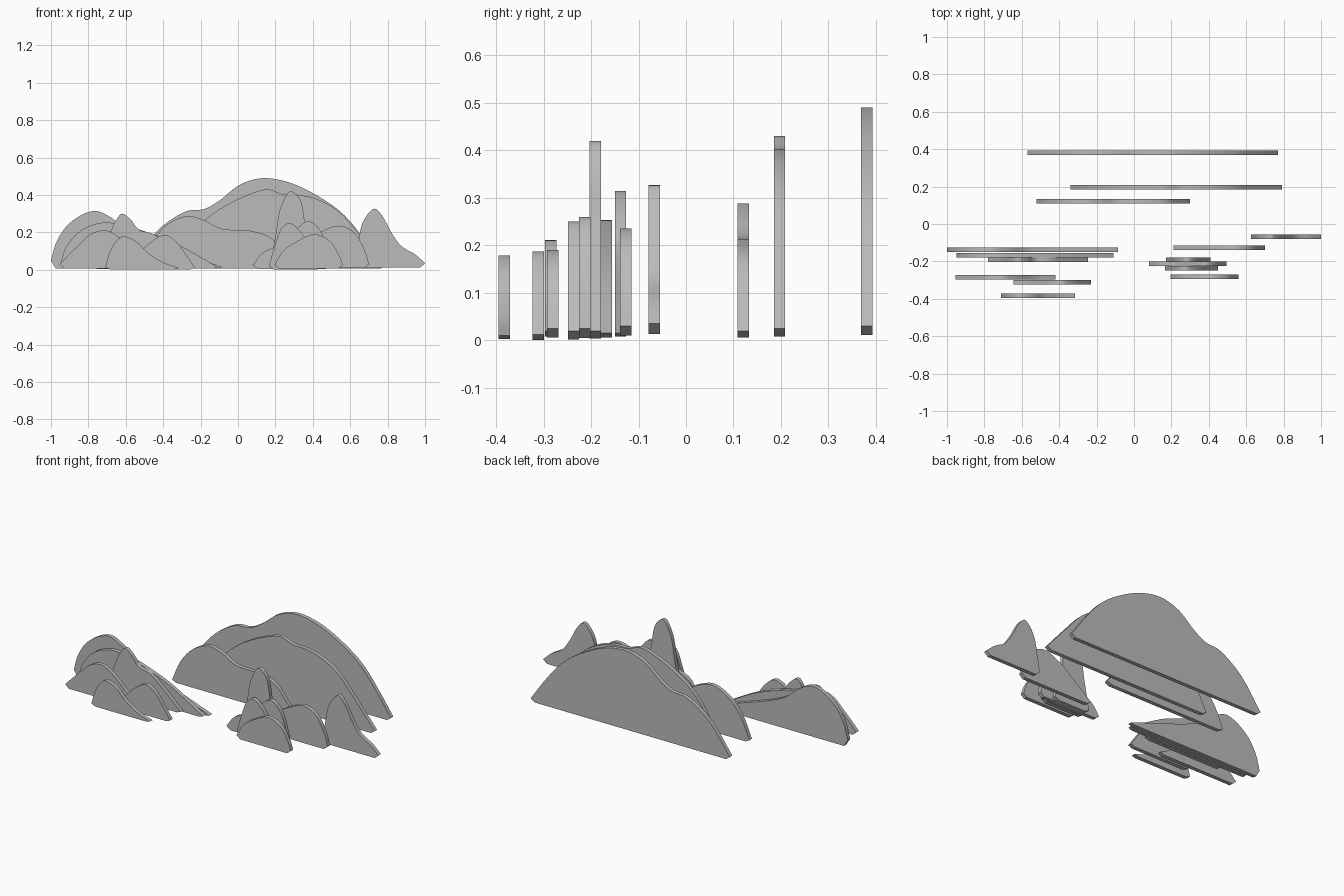
import bpy
import bmesh
from mathutils import Vector

# Remove the default cube
default_cube = bpy.data.objects.get("Cube")
if default_cube:
    bpy.data.objects.remove(default_cube, do_unlink=True)

THICKNESS = 0.024
STEPS = 6

# Single stone grey material
stone = bpy.data.materials.new("stone_grey")
stone.use_nodes = True
stone.diffuse_color = (0.5, 0.5, 0.5, 1.0)
shader = next(n for n in stone.node_tree.nodes if n.type == "BSDF_PRINCIPLED")
shader.inputs["Base Color"].default_value = stone.diffuse_color


def smooth_ridge(points):
    """Centripetal spline through the ridge points, without overshoot."""
    pts = [Vector(p) for p in points]
    pts = [2 * pts[0] - pts[1]] + pts + [2 * pts[-1] - pts[-2]]
    ridge = []
    for a, b, c, d in zip(pts, pts[1:], pts[2:], pts[3:]):
        t1 = (b - a).length ** 0.5
        t2 = t1 + (c - b).length ** 0.5
        t3 = t2 + (d - c).length ** 0.5
        for i in range(STEPS):
            t = t1 + (t2 - t1) * i / STEPS
            ab = a.lerp(b, t / t1)
            bc = b.lerp(c, (t - t1) / (t2 - t1))
            cd = c.lerp(d, (t - t2) / (t3 - t2))
            abc = ab.lerp(bc, t / t2)
            bcd = bc.lerp(cd, (t - t1) / (t3 - t1))
            ridge.append(abc.lerp(bcd, (t - t1) / (t2 - t1)))
    ridge.append(pts[-2])
    return ridge


def hill(name, y, base, ridge):
    """Upright slab: a ridge line closed by a flat foot, extruded in depth."""
    outline = smooth_ridge(ridge)
    foot = 0.025
    outline.append(Vector((ridge[-1][0] - foot, base)))
    outline.append(Vector((ridge[0][0] + foot, base)))
    bm = bmesh.new()
    verts = [bm.verts.new((p.x, y - THICKNESS / 2, p.y)) for p in outline]
    face = bm.faces.new(verts)
    grown = bmesh.ops.extrude_face_region(bm, geom=[face])["geom"]
    moved = [g for g in grown if isinstance(g, bmesh.types.BMVert)]
    bmesh.ops.translate(bm, verts=moved, vec=(0, THICKNESS, 0))
    bmesh.ops.recalc_face_normals(bm, faces=bm.faces)
    mesh = bpy.data.meshes.new(name)
    bm.to_mesh(mesh)
    bm.free()
    mesh.materials.append(stone)
    obj = bpy.data.objects.new(name, mesh)
    bpy.context.collection.objects.link(obj)
    bpy.ops.object.select_all(action="DESELECT")
    obj.select_set(True)
    bpy.context.view_layer.objects.active = obj
    bpy.ops.object.shade_smooth_by_angle(angle=0.6)


# Large mountains at the back
hill("back_mountain", 0.381, 0.011, [
    (-.57, .03), (-.45, .19), (-.37, .26), (-.27, .315), (-.18, .325), (-.1, .37),
    (.01, .455), (.13, .49), (.28, .465), (.46, .375), (.57, .29), (.67, .17), (.77, .03)])
hill("middle_mountain", 0.197, 0.008, [
    (-.34, .025), (-.24, .2), (-.12, .31), (.05, .4), (.16, .43), (.24, .405),
    (.33, .4), (.43, .375), (.54, .31), (.65, .19), (.79, .025)])
hill("near_mountain", 0.121, 0.006, [
    (-.52, .02), (-.46, .15), (-.38, .24), (-.27, .288), (-.18, .265), (-.09, .22),
    (.06, .21), (.17, .175), (.24, .1), (.3, .02)])

# Outlying crag on the left
hill("left_crag", -0.067, 0.013, [
    (.625, .035), (.64, .13), (.67, .26), (.73, .327), (.77, .29), (.82, .2),
    (.87, .13), (.95, .08), (1.0, .035)])

# Left cluster around the tall spire
hill("left_rounded_hill", -0.127, 0.01, [
    (.21, .03), (.3, .1), (.42, .19), (.54, .236), (.62, .2), (.68, .1), (.7, .03)])
hill("tall_spire", -0.191, 0.004, [
    (.17, .02), (.2, .18), (.23, .34), (.28, .42), (.33, .38), (.36, .24),
    (.39, .1), (.41, .02)])
hill("shouldered_hill", -0.213, 0.005, [
    (.08, .025), (.13, .09), (.21, .13), (.3, .21), (.38, .26), (.44, .21),
    (.48, .1), (.495, .025)])
hill("narrow_hill", -0.237, 0.002, [
    (.165, .02), (.2, .14), (.235, .225), (.275, .25), (.33, .21), (.4, .1), (.45, .02)])
hill("front_left_hill", -0.281, 0.006, [
    (.195, .025), (.24, .1), (.32, .155), (.41, .19), (.49, .155), (.54, .08), (.56, .025)])

# Long hills at the back of the right cluster
hill("right_back_hill", -0.138, 0.008, [
    (-1.0, .05), (-.97, .15), (-.9, .25), (-.77, .315), (-.68, .28), (-.58, .2),
    (-.46, .145), (-.3, .09), (-.085, .015)])
hill("right_long_hill", -0.168, 0.006, [
    (-.95, .03), (-.92, .12), (-.84, .21), (-.72, .253), (-.6, .235), (-.48, .2),
    (-.35, .15), (-.22, .08), (-.11, .015)])

# Small peaks at the front of the right cluster
hill("right_pointed_hill", -0.191, 0.005, [
    (-.78, .02), (-.71, .13), (-.66, .25), (-.62, .3), (-.575, .27), (-.53, .215),
    (-.45, .19), (-.36, .12), (-.245, .015)])
hill("right_outer_hill", -0.285, 0.008, [
    (-.955, .03), (-.86, .125), (-.78, .195), (-.7, .21), (-.62, .16), (-.53, .08),
    (-.42, .02)])
hill("right_inner_hill", -0.311, 0.001, [
    (-.645, .015), (-.55, .07), (-.47, .145), (-.39, .187), (-.33, .15), (-.27, .07),
    (-.23, .012)])
hill("right_front_hill", -0.383, 0.003, [
    (-.71, .015), (-.675, .12), (-.62, .178), (-.55, .155), (-.48, .09), (-.4, .04),
    (-.315, .01)])
